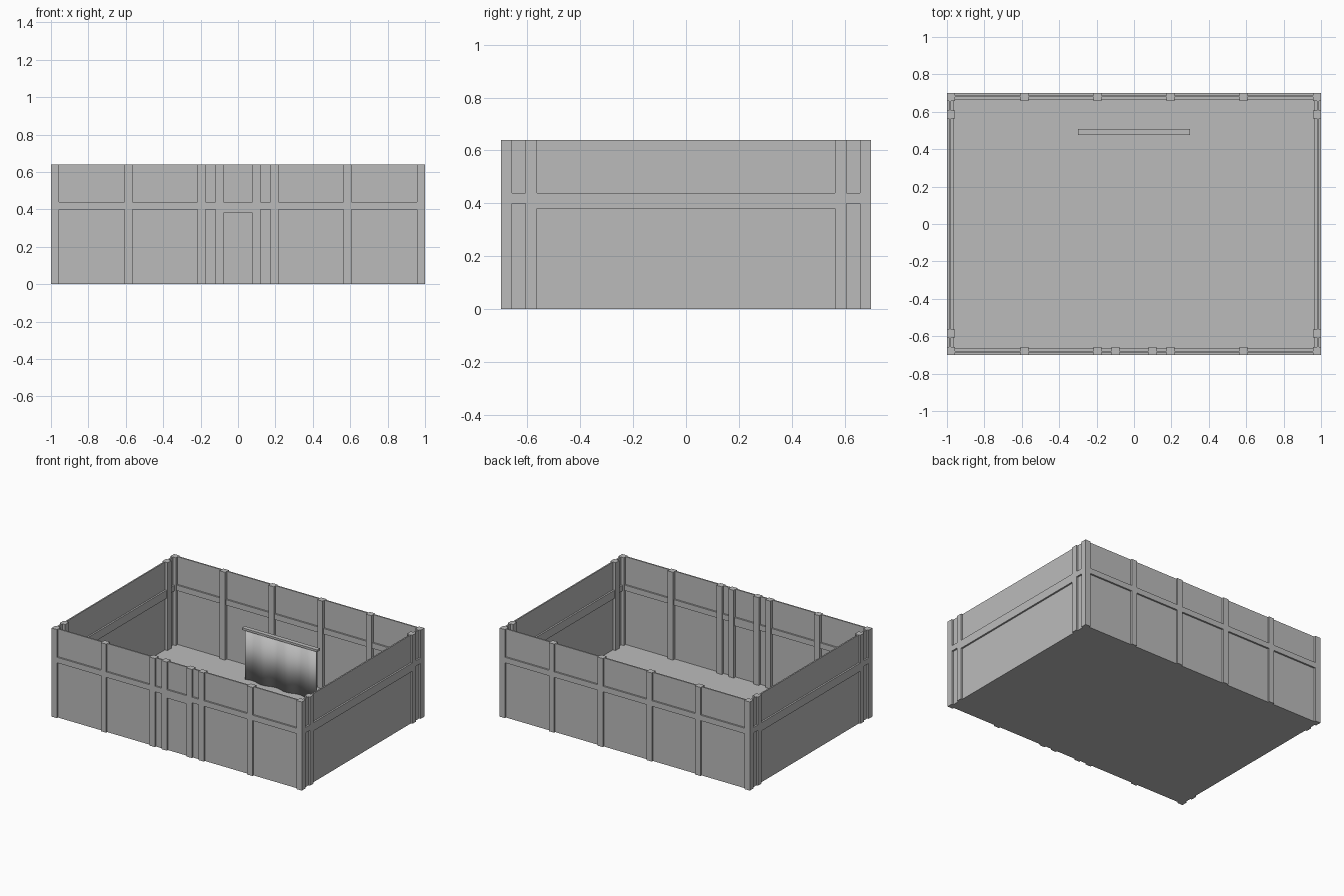
import bpy, bmesh, math

if "Cube" in bpy.data.objects:
    bpy.data.objects.remove(bpy.data.objects["Cube"], do_unlink=True)

HX, HY, H = 1.0, 0.70, 0.64          # half length, half depth, wall height
POST, DEPTH = 0.043, 0.034           # post size, rail depth
RAIL_LOW, RAIL_TOP, LINTEL = 0.40, 0.44, 0.38

grey = bpy.data.materials.new("plain grey")
grey.use_nodes = True
grey.diffuse_color = (0.5, 0.5, 0.5, 1)
bsdf = grey.node_tree.nodes["Principled BSDF"]
bsdf.inputs["Base Color"].default_value = (0.5, 0.5, 0.5, 1)
bsdf.inputs["Roughness"].default_value = 0.8


def finish(name, bm):
    mesh = bpy.data.meshes.new(name)
    bm.to_mesh(mesh)
    bm.free()
    mesh.materials.append(grey)
    obj = bpy.data.objects.new(name, mesh)
    bpy.context.collection.objects.link(obj)
    return obj


def box(name, x, y, z):
    """Box spanning the given (low, high) ranges."""
    bm = bmesh.new()
    bmesh.ops.create_cube(bm, size=1)
    for v in bm.verts:
        v.co = [r[0] if c < 0 else r[1] for c, r in zip(v.co, (x, y, z))]
    return finish(name, bm)


def span(side, outer, inner):
    """Ordered range between two distances on one side of the centre."""
    return tuple(sorted((side * outer, side * inner)))


def around(c, width=POST):
    return (c - width / 2, c + width / 2)


# Floor
box("floor", (-0.98, 0.98), (-0.68, 0.68), (0, 0.006))

# Walls and rails
for s, end in ((-1, "front"), (1, "back")):
    box(end + "_wall", (-0.985, 0.985), span(s, HY - 0.012, HY - 0.022), (0, H))
    box(end + "_rail", (-HX + 0.002, HX - 0.002), span(s, HY, HY - DEPTH), (RAIL_LOW, RAIL_TOP))
for s, end in ((-1, "right"), (1, "left")):
    box(end + "_wall", span(s, HX - 0.012, HX - 0.022), (-0.685, 0.685), (0, H))
    box(end + "_rail", span(s, HX, HX - DEPTH), (-HY + 0.002, HY - 0.002), (RAIL_LOW, RAIL_TOP))
    box(end + "_lintel", span(s, HX, HX - DEPTH), (-0.57, 0.57), (LINTEL, RAIL_LOW))
box("door_lintel", (-0.09, 0.09), span(-1, HY, HY - DEPTH), (LINTEL, RAIL_LOW))

# Posts
for sx in (-1, 1):
    for sy in (-1, 1):
        box("corner_post", span(sx, HX, HX - POST), span(sy, HY, HY - POST), (0, H))
        box("side_post", span(sx, HX, HX - POST), around(sy * 0.585), (0, H))
        for x in (0.195, 0.585):
            box("long_wall_post", around(sx * x), span(sy, HY, HY - POST), (0, H))
    box("door_post", around(sx * 0.10), span(-1, HY, HY - POST), (0, H))

# Floor discs
for x, y in ((-0.585, 0.10), (0, 0.10), (0.585, 0.10), (-0.585, -0.29), (0.585, -0.29)):
    bm = bmesh.new()
    bmesh.ops.create_cone(bm, cap_ends=True, segments=48, radius1=0.09, radius2=0.09, depth=0.008)
    bmesh.ops.translate(bm, verts=bm.verts, vec=(x, y, 0.009))
    finish("floor_disc", bm)

# Hanging curtain and its bar
box("curtain_bar", (-0.30, 0.30), (0.475, 0.507), (0.365, 0.38))
bm = bmesh.new()
columns = []
for i in range(61):
    x = -0.285 + 0.57 * i / 60
    y = 0.491 + 0.010 * math.sin(i / 60 * 3 * math.tau)
    columns.append([bm.verts.new((x, y, z)) for z in (0.006, 0.367)])
for a, b in zip(columns, columns[1:]):
    bm.faces.new((a[0], b[0], b[1], a[1]))
curtain = finish("curtain", bm)
thick = curtain.modifiers.new("thickness", "SOLIDIFY")
thick.thickness = 0.006
thick.offset = 0
bpy.ops.object.select_all(action="DESELECT")
curtain.select_set(True)
bpy.context.view_layer.objects.active = curtain
bpy.ops.object.shade_smooth_by_angle()
